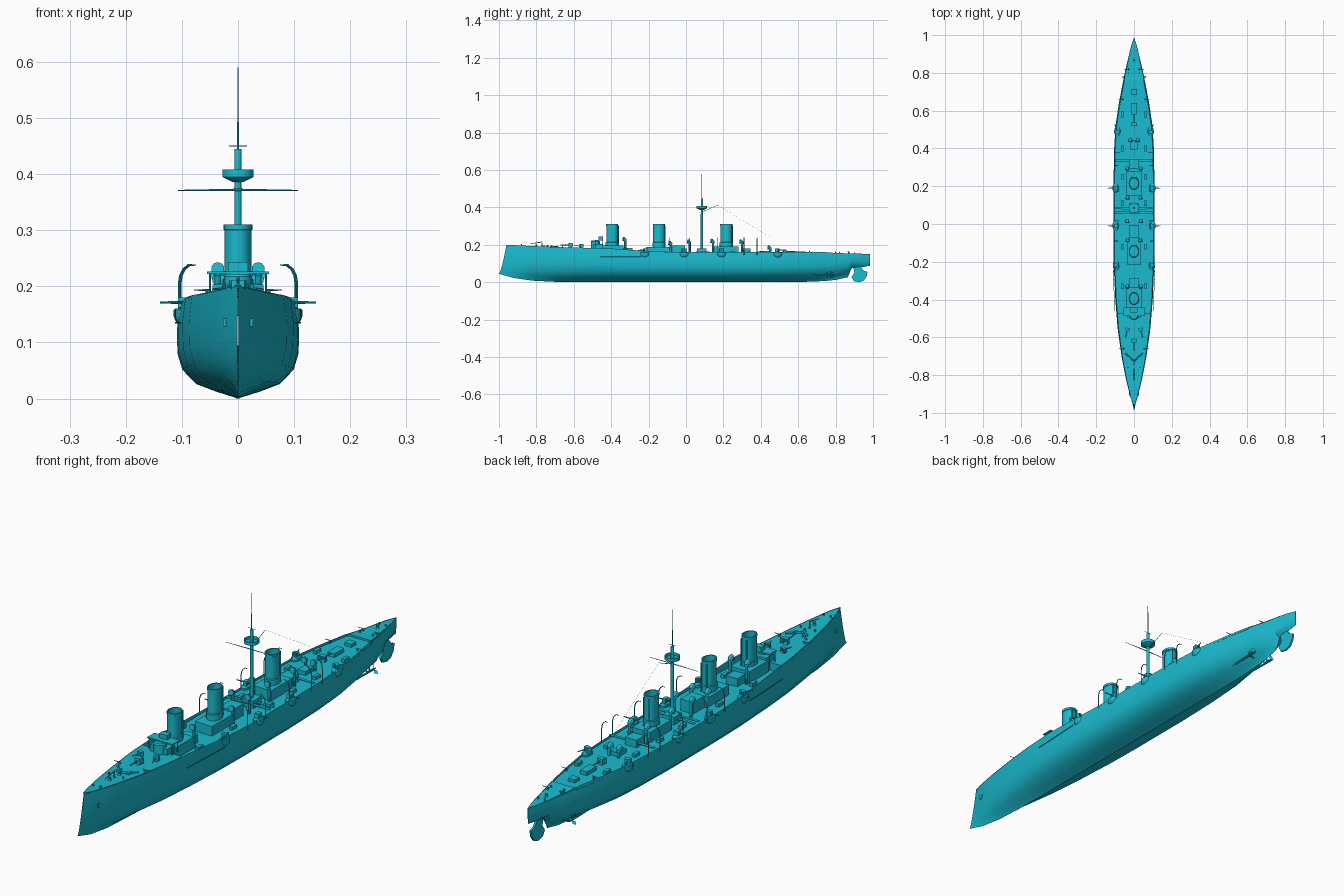
import bpy, bmesh, math
from mathutils import Vector

mat = bpy.data.materials.new("cyan_paint")
mat.diffuse_color = (0.01, 0.50, 0.63, 1)


def add_mesh(name, verts, faces, smooth=False):
    me = bpy.data.meshes.new(name)
    me.from_pydata(verts, [], faces)
    bm = bmesh.new()
    bm.from_mesh(me)
    bmesh.ops.remove_doubles(bm, verts=bm.verts, dist=1e-5)
    bmesh.ops.recalc_face_normals(bm, faces=bm.faces)
    bm.to_mesh(me)
    bm.free()
    ob = bpy.data.objects.new(name, me)
    bpy.context.collection.objects.link(ob)
    me.materials.append(mat)
    if smooth:
        bpy.context.view_layer.objects.active = ob
        ob.select_set(True)
        bpy.ops.object.shade_smooth_by_angle(angle=math.radians(35))
        ob.select_set(False)
    return ob


def box(name, x, y, z0, z1, w, l):
    v = [(x + sx * w / 2, y + sy * l / 2, z) for z in (z0, z1)
         for sx, sy in ((-1, -1), (1, -1), (1, 1), (-1, 1))]
    return add_mesh(name, v, [(0, 1, 2, 3), (4, 5, 6, 7)] +
                    [(i, (i + 1) % 4, (i + 1) % 4 + 4, i + 4) for i in range(4)])


def lathe(name, x, y, prof, n=16, sy=1.0):
    """Spin (radius, z) pairs about a vertical axis; sy stretches along y."""
    v = [(x + r * math.cos(2 * math.pi * i / n), y + sy * r * math.sin(2 * math.pi * i / n), z)
         for r, z in prof for i in range(n)]
    f = [(j * n + i, j * n + (i + 1) % n, (j + 1) * n + (i + 1) % n, (j + 1) * n + i)
         for j in range(len(prof) - 1) for i in range(n)]
    f += [tuple(range(n)), tuple(range((len(prof) - 1) * n, len(prof) * n))]
    return add_mesh(name, v, f, True)


def rod(name, pts, radii, n=8):
    """Tube through points, one radius each."""
    pts = [Vector(p) for p in pts]
    v, f = [], []
    for j, p in enumerate(pts):
        d = (pts[min(j + 1, len(pts) - 1)] - pts[max(j - 1, 0)]).normalized()
        a = d.cross(Vector((1, 0, 0) if abs(d.x) < 0.7 else (0, 1, 0))).normalized()
        b = d.cross(a)
        v += [p + radii[j] * (a * math.cos(2 * math.pi * i / n) + b * math.sin(2 * math.pi * i / n)) for i in range(n)]
    for j in range(len(pts) - 1):
        f += [(j * n + i, j * n + (i + 1) % n, (j + 1) * n + (i + 1) % n, (j + 1) * n + i) for i in range(n)]
    f += [tuple(range(n)), tuple(range((len(pts) - 1) * n, len(pts) * n))]
    return add_mesh(name, v, f, True)


# Hull stations: y, half beam, keel z, rim z, sharpness
ST = [(-0.98, 0.001, 0.045, 0.200, 1), (-0.92, 0.018, 0.022, 0.198, 1.9), (-0.82, 0.043, 0.008, 0.193, 1.7),
      (-0.70, 0.066, 0.002, 0.188, 1.5), (-0.55, 0.087, 0, 0.184, 1.2), (-0.40, 0.099, 0, 0.180, 1.05),
      (-0.22, 0.107, 0, 0.167, 1), (-0.08, 0.109, 0, 0.161, 1), (0.20, 0.109, 0, 0.160, 1),
      (0.40, 0.105, 0, 0.160, 1.1), (0.52, 0.098, 0, 0.161, 1.3), (0.64, 0.080, 0.002, 0.161, 1.7),
      (0.74, 0.061, 0.006, 0.161, 2.2), (0.80, 0.049, 0.012, 0.156, 2.6), (0.865, 0.034, 0.026, 0.154, 3),
      (0.885, 0.029, 0.074, 0.153, 1.6), (0.94, 0.016, 0.080, 0.152, 1.3), (0.985, 0.001, 0.088, 0.150, 1)]
SEC = [(0, 0), (0.35, 0.075), (0.68, 0.16), (0.91, 0.32), (0.99, 0.50), (1, 0.76), (0.95, 1)]
hv, hf, m = [], [], 2 * len(SEC) - 1
for k, (y, b, kz, dz, p) in enumerate(ST):
    for s, (fx, fz) in [(-1, q) for q in SEC[:0:-1]] + [(1, q) for q in SEC]:
        yy = y + (-0.02 + 0.04 * fz ** 0.7 if k == 0 else 0)       # ram bow rake
        hv.append((s * b * fx ** p, yy, kz + fz * (dz - kz)))
for k in range(len(ST) - 1):
    hf += [(k * m + i, k * m + i + 1, (k + 1) * m + i + 1, (k + 1) * m + i) for i in range(m - 1)]
add_mesh("hull", hv, hf, True)


def rim(y):
    """Half width and height of the hull's upper edge."""
    for a, c in zip(ST, ST[1:]):
        if y <= c[0]:
            t = (y - a[0]) / (c[0] - a[0])
            return 0.95 * (a[1] + t * (c[1] - a[1])), a[3] + t * (c[3] - a[3])
    return 0.001, 0.15


# Decks: raised forecastle, sunken waist, poop; repeated y makes a bulkhead
WAIST = 0.150
dv = []
for y, z in [(-0.955, 0), (-0.92, 0), (-0.82, 0), (-0.70, 0), (-0.55, 0), (-0.47, 0), (-0.47, WAIST), (-0.40, WAIST),
             (-0.22, WAIST), (-0.08, WAIST), (0.2, WAIST), (0.4, WAIST), (0.52, WAIST), (0.64, WAIST),
             (0.76, WAIST), (0.76, 0), (0.80, 0), (0.865, 0), (0.94, 0), (0.985, 0)]:
    w, r = rim(max(y, -0.98))
    zz = z if z else r - 0.002
    dv += [(-w, y, zz), (w, y, zz)]
add_mesh("deck", dv, [(2 * i, 2 * i + 1, 2 * i + 3, 2 * i + 2) for i in range(len(dv) // 2 - 1)])

# Rudder, a rounded plate
prof = [(0.895, 0.078), (0.90, 0.05), (0.885, 0.028), (0.897, 0.006), (0.925, 0), (0.95, 0.008), (0.966, 0.03), (0.97, 0.055), (0.95, 0.062), (0.935, 0.082)]
n = len(prof)
add_mesh("rudder", [(x, y, z) for x in (-0.004, 0.004) for y, z in prof],
         [tuple(range(n)), tuple(range(n, 2 * n))] + [(i, (i + 1) % n, (i + 1) % n + n, i + n) for i in range(n)])

# Funnels: hollow oval tubes with a rim and base collar
for y in (-0.395, -0.145, 0.215):
    lathe("funnel", 0, y, [(0.028, 0.15), (0.028, 0.212), (0.0245, 0.214), (0.0245, 0.300), (0.026, 0.301),
                           (0.026, 0.310), (0.022, 0.310), (0.022, 0.265)], 20, 1.25)
    for s in (-1, 1):
        rod("steam_pipe", [(s * 0.012, y + 0.033, 0.16), (s * 0.012, y + 0.033, 0.302)], [0.0025] * 2, 6)

# Deckhouses, hatches and skylights: y, width, length, top
for y, w, l, t in [(-0.395, 0.085, 0.12, 0.195), (-0.47, 0.075, 0.05, 0.205), (-0.31, 0.05, 0.05, 0.182),
                   (-0.145, 0.075, 0.14, 0.188), (-0.04, 0.055, 0.07, 0.196), (0.215, 0.08, 0.13, 0.190),
                   (0.085, 0.05, 0.05, 0.180), (0.32, 0.05, 0.05, 0.180), (0.42, 0.035, 0.05, 0.166),
                   (0.61, 0.03, 0.06, 0.165), (0.70, 0.03, 0.03, 0.162)]:
    box("deckhouse", 0, y, 0.148, t, w, l)

# Bridge: conning tower, platform with wings, chart house
lathe("conning_tower", 0, -0.485, [(0.024, 0.18), (0.024, 0.217), (0.020, 0.222)])
box("bridge_platform", 0, -0.465, 0.222, 0.226, 0.11, 0.045)
box("chart_house", 0, -0.455, 0.226, 0.243, 0.035, 0.025)
for s in (-1, 1):
    for y in (-0.482, -0.448):
        rod("bridge_post", [(s * 0.05, y, 0.18), (s * 0.05, y, 0.224)], [0.0018] * 2, 6)
# Flying gangways across the waist
for y in (0.06, 0.085, 0.335):
    box("gangway", 0, y, 0.164, 0.167, 0.195, 0.012)

# Mast, fighting top, yards, gaff
MY = 0.085
lathe("mast", 0, MY, [(0.007, 0.15), (0.006, 0.40), (0.006, 0.444), (0.0055, 0.445)], 12)
rod("topmast", [(0, MY, 0.44), (0, MY, 0.59)], [0.002, 0.0007], 6)
lathe("fighting_top", 0, MY, [(0.010, 0.386), (0.026, 0.394), (0.028, 0.395), (0.028, 0.408), (0.026, 0.408), (0.026, 0.397)])
rod("lower_yard", [(-0.107, MY - 0.008, 0.371), (0, MY - 0.008, 0.372), (0.107, MY - 0.008, 0.371)], [0.0008, 0.002, 0.0008], 6)
rod("upper_yard", [(-0.016, MY, 0.45), (0.016, MY, 0.45)], [0.001] * 2, 6)
rod("gaff", [(0, MY, 0.375), (0, MY + 0.085, 0.412)], [0.0015, 0.0008], 6)
rod("signal_line", [(0, MY + 0.085, 0.412), (0, 0.45, 0.24)], [0.0003] * 2, 3)


def gun(x, y, z, face, size=1.0, shield=True):
    """Pedestal, open shield and barrel; face is the firing direction in degrees from +y."""
    d = Vector((math.sin(math.radians(face)), math.cos(math.radians(face)), 0))
    side = Vector((d.y, -d.x, 0))
    c = Vector((x, y, z + 0.014 * size))
    lathe("gun_pedestal", x, y, [(0.009 * size, z - 0.003), (0.005 * size, z + 0.013 * size)], 10)
    rod("gun_barrel", [c - d * 0.015 * size, c + d * 0.012 * size, c + d * 0.052 * size],
        [0.0038 * size, 0.0035 * size, 0.002 * size])
    if shield:
        v = []
        for a, b in ((-0.012, -0.016), (0.008, -0.012), (0.008, 0.012), (-0.012, 0.016)):
            base = c + d * a * size + side * b * size
            v += [base - Vector((0, 0, 0.011 * size)), base + Vector((0, 0, 0.011 * size))]
        add_mesh("gun_shield", v, [(0, 2, 3, 1), (2, 4, 5, 3), (4, 6, 7, 5), (1, 3, 5, 7)])


gun(0, 0.53, WAIST, 0)
for s in (-1, 1):
    # Sponsons with broadside guns
    for y, face in ((-0.22, 160), (-0.01, 90), (0.19, 90), (0.49, 20)):
        x = s * (rim(y)[0] - 0.006)
        lathe("sponson", x, y, [(0.006, 0.128), (0.015, 0.140), (0.017, 0.146), (0.017, 0.158), (0.015, 0.160)], 14, 1.5)
        gun(x, y, 0.160, s * face, 0.8)
    gun(s * 0.035, -0.56, 0.184, s * 165, 0.75)
    for y in (-0.66, 0.66, 0.82):
        gun(s * (rim(y)[0] - 0.013), y, rim(y)[1], s * 90, 0.45, False)
    # Curved boat davits
    for y in (-0.09, 0.02, 0.17, 0.31, 0.38):
        x = rim(y)[0] + 0.002
        pts = [(s * x, y, 0.145), (s * x, y, 0.205)]
        pts += [(s * (x - 0.022 + 0.022 * math.cos(a)), y, 0.205 + 0.034 * math.sin(a))
                for a in (math.radians(t) for t in (25, 50, 75, 105))]
        rod("boat_davit", pts, [0.0018] * 5 + [0.001], 6)
    # Cowl ventilators
    for x, y, h in ((0.036, -0.325, 0.235), (0.034, -0.08, 0.215), (0.036, 0.02, 0.222),
                    (0.034, 0.145, 0.225), (0.036, 0.30, 0.222), (0.02, 0.45, 0.19)):
        rod("ventilator", [(s * x, y, 0.15), (s * x, y, h - 0.018), (s * x, y - 0.001, h - 0.010),
                           (s * x, y - 0.007, h - 0.005), (s * x, y - 0.014, h - 0.004)],
            [0.006, 0.006, 0.009, 0.011, 0.012], 10)
    # Lockers along the waist
    for y in (-0.33, -0.12, 0.11, 0.25, 0.40, 0.58):
        box("deck_locker", s * 0.062, y, 0.149, 0.163, 0.014, 0.03)
    # Bow anchors, bollards, anchor crane
    box("hawse_anchor", s * 0.021, -0.90, 0.128, 0.143, 0.012, 0.014)
    for y in (-0.88, -0.76, 0.80, 0.90):
        lathe("bollard", s * rim(y)[0] * 0.6, y, [(0.003, rim(y)[1] - 0.004), (0.003, rim(y)[1] + 0.007)], 8)
    # Torpedo boom stowed along the hull side
    rod("side_boom", [(s * 0.101, -0.46, 0.135), (s * 0.111, -0.24, 0.135)], [0.0016] * 2, 6)
    # Propeller shaft, bracket and screw
    rod("propeller_shaft", [(s * 0.04, 0.50, 0.036), (s * 0.045, 0.78, 0.036), (s * 0.045, 0.795, 0.036)], [0.003, 0.004, 0.001])
    rod("shaft_bracket", [(s * 0.045, 0.755, 0.036), (s * 0.040, 0.755, 0.095)], [0.0025] * 2, 6)
    rod("shaft_bracket", [(s * 0.045, 0.755, 0.036), (0, 0.755, 0.03)], [0.0025] * 2, 6)
    for k in range(3):
        a = math.radians(90 + 120 * k)
        p = lambda r, t, dy: (s * 0.045 + r * math.cos(a + t), 0.778 + dy, 0.036 + r * math.sin(a + t))
        add_mesh("propeller_blade", [p(0.003, 0, 0), p(0.014, -0.4, -0.005), p(0.024, 0, 0), p(0.014, 0.4, 0.005)], [(0, 1, 2, 3)])

# Forecastle gear: anchor crane, capstans, hatches, breakwater
gun(0, -0.62, 0.185, 180, 1.0)
rod("anchor_crane", [(0, -0.77, 0.188), (0, -0.77, 0.215), (0, -0.83, 0.205)], [0.003, 0.003, 0.0015], 6)
for y in (-0.80, -0.74, 0.87):
    z = rim(y)[1]
    lathe("capstan", 0, y, [(0.007, z - 0.004), (0.004, z + 0.005), (0.006, z + 0.010)], 10)
for s in (-1, 1):
    rod("breakwater", [(0, -0.725, 0.191), (s * 0.045, -0.685, 0.190)], [0.004] * 2, 4)
    box("bow_hatch", s * 0.022, -0.71, 0.184, 0.194, 0.012, 0.02)
